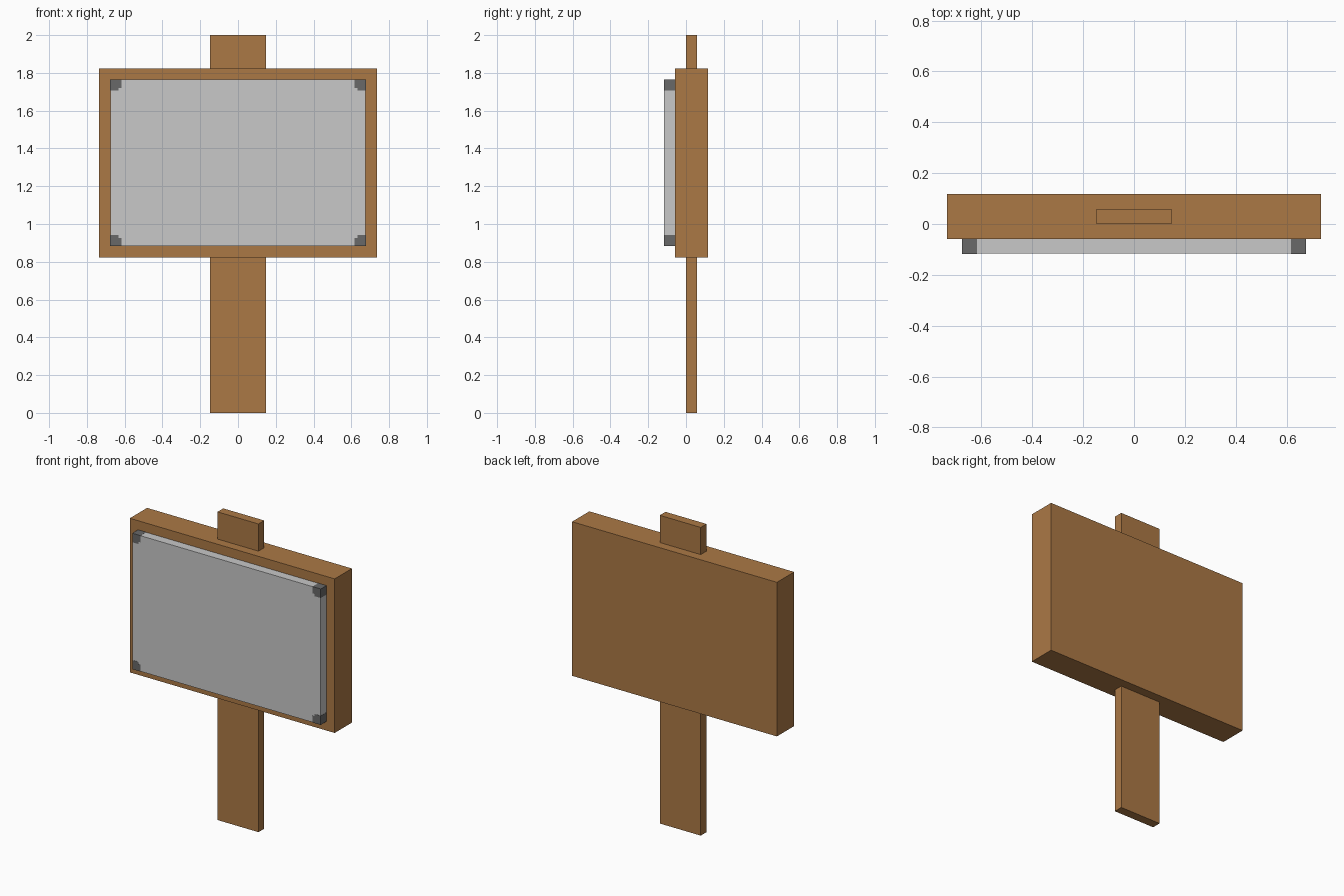
import bpy, bmesh

if "Cube" in bpy.data.objects:
    bpy.data.objects.remove(bpy.data.objects["Cube"])

U = 1 / 17  # the sign is built on a block grid of 34 units in height


def material(name, color):
    m = bpy.data.materials.new(name)
    m.diffuse_color = (*color, 1)
    m.use_nodes = True
    m.node_tree.nodes["Principled BSDF"].inputs["Base Color"].default_value = m.diffuse_color
    return m


wood = material("brown wood", (0.41, 0.19, 0.06))
panel_grey = material("light grey panel", (0.58, 0.58, 0.58))
clip_grey = material("dark grey clip", (0.14, 0.14, 0.14))


def prism(name, outline, y0, y1, mat):
    """Extrude an x-z outline from y0 to y1."""
    bm = bmesh.new()
    face = bm.faces.new([bm.verts.new((x, y0, z)) for x, z in outline])
    ext = bmesh.ops.extrude_face_region(bm, geom=[face], use_keep_orig=True)
    verts = [g for g in ext["geom"] if isinstance(g, bmesh.types.BMVert)]
    bmesh.ops.translate(bm, vec=(0, y1 - y0, 0), verts=verts)
    bmesh.ops.recalc_face_normals(bm, faces=bm.faces)
    mesh = bpy.data.meshes.new(name)
    bm.to_mesh(mesh)
    bm.free()
    mesh.materials.append(mat)
    ob = bpy.data.objects.new(name, mesh)
    bpy.context.collection.objects.link(ob)
    return ob


def box(name, half_w, y0, y1, z0, z1, mat):
    outline = [(-half_w, z0), (half_w, z0), (half_w, z1), (-half_w, z1)]
    return prism(name, outline, y0, y1, mat)


# Post and board
box("post", 2.5 * U, 0, U, 0, 34 * U, wood)
box("board", 12.5 * U, -U, 2 * U, 14 * U, 31 * U, wood)

# Display panel, a hair smaller than the corner clips that wrap it
e = 0.001
half_w, z0, z1 = 11.5 * U, 15 * U, 30 * U
box("panel", half_w - e, -2 * U + e, -U, z0 + e, z1 - e, panel_grey)

# Four corner clips, each a block with a notched inner corner
n = 0.25 * U
shape = [(0, 0), (U, 0), (U, U - n), (U - n, U - n), (U - n, U), (0, U)]
for side, sx in (("left", 1), ("right", -1)):
    for level, sz, z in (("lower", 1, z0), ("upper", -1, z1)):
        outline = [(-sx * half_w + sx * a, z + sz * b) for a, b in shape]
        prism(f"{level}_{side}_corner_clip", outline, -2 * U, -U, clip_grey)
